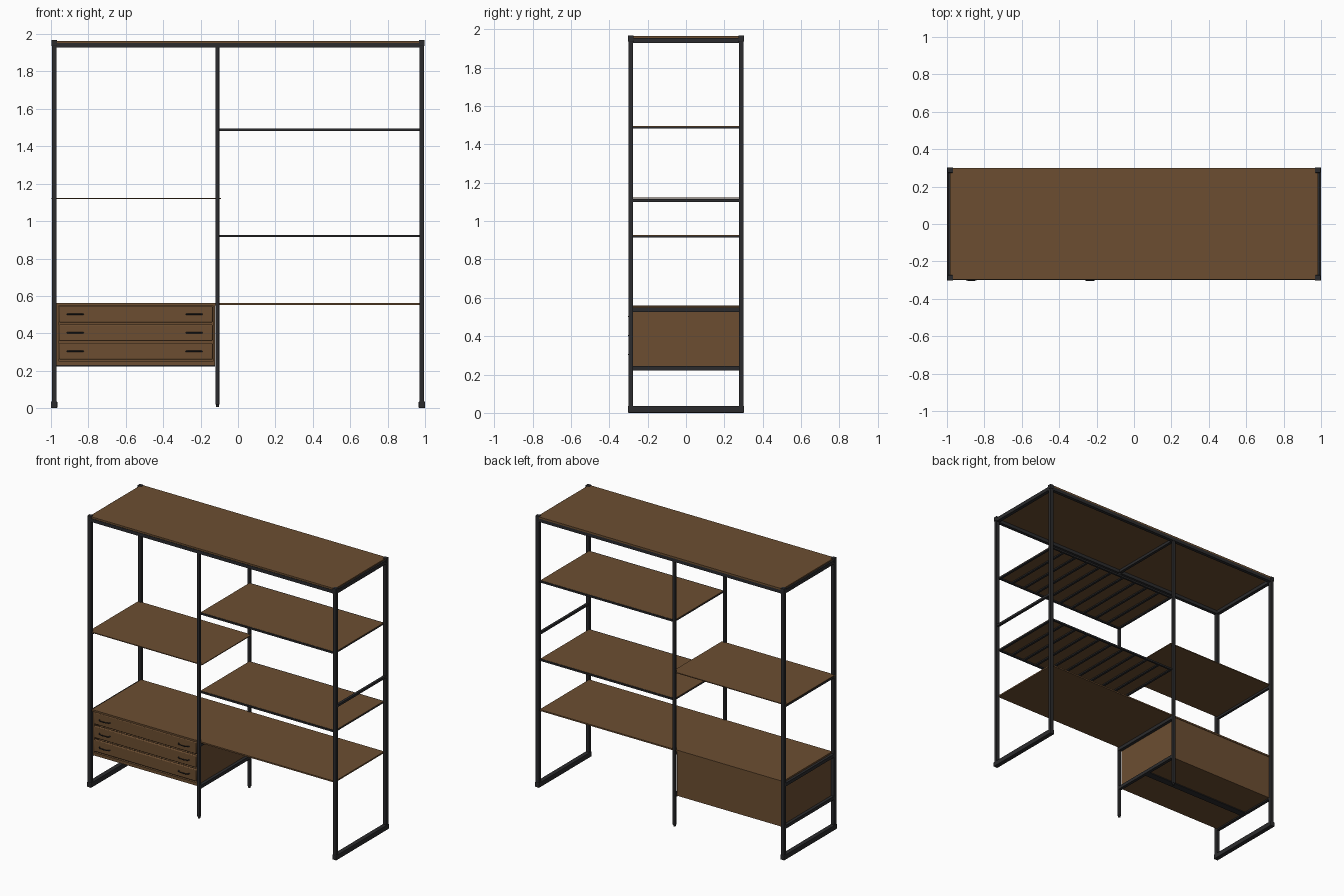
import bpy
from mathutils import Vector

if "Cube" in bpy.data.objects:
    bpy.data.objects.remove(bpy.data.objects["Cube"])


def material(name, colour, rough):
    m = bpy.data.materials.new(name)
    m.use_nodes = True
    m.diffuse_color = colour
    bsdf = m.node_tree.nodes["Principled BSDF"]
    bsdf.inputs["Base Color"].default_value = colour
    bsdf.inputs["Roughness"].default_value = rough
    return m


WOOD = material("walnut wood", (0.15, 0.076, 0.031, 1), 0.6)
METAL = material("dark metal", (0.024, 0.024, 0.026, 1), 0.5)


def box(name, x, y, z, mat, bevel=0.0):
    """Box from its (low, high) span on each axis."""
    lo, hi = Vector((x[0], y[0], z[0])), Vector((x[1], y[1], z[1]))
    bpy.ops.mesh.primitive_cube_add(size=1, location=(lo + hi) / 2)
    ob = bpy.context.object
    ob.name = name
    ob.data.name = name
    ob.scale = hi - lo
    bpy.ops.object.transform_apply(location=False, rotation=False, scale=True)
    ob.data.materials.append(mat)
    if bevel:
        mod = ob.modifiers.new("soft edges", "BEVEL")
        mod.width = bevel
        mod.segments = 2
    return ob


def around(centre, width):
    return (centre - width / 2, centre + width / 2)


DEPTH = 0.288          # post centre line, front and back
END = 0.983            # end frame centre line
MID = -0.11            # middle frame centre line
SPAN = (-DEPTH, DEPTH)

# End frames: two posts, floor runner, top rail and a middle rail
for side, s in (("left", 1), ("right", -1)):
    x = s * END
    for face, f in (("front", -1), ("back", 1)):
        box(f"{side}_{face}_post", around(x, 0.025), around(f * DEPTH, 0.024), (0.02, 1.955), METAL)
        box(f"{side}_{face}_post_cap", around(x, 0.03), around(f * DEPTH, 0.028), (1.935, 1.968), METAL, 0.003)
    box(f"{side}_floor_runner", around(x, 0.034), (-0.303, 0.303), (0, 0.036), METAL, 0.004)
    box(f"{side}_top_rail", around(x, 0.025), SPAN, (1.928, 1.955), METAL)
    box(f"{side}_middle_rail", around(x, 0.018), SPAN, (1.1, 1.116), METAL)

# Middle frame: two posts on glides, joined under the top
for face, f in (("front", -1), ("back", 1)):
    box(f"middle_{face}_post", around(MID, 0.021), around(f * DEPTH, 0.021), (0.018, 1.94), METAL, 0.003)
    bpy.ops.mesh.primitive_cylinder_add(vertices=16, radius=0.008, depth=0.014,
                                        location=(MID, f * DEPTH, 0.014))
    glide = bpy.context.object
    glide.name = f"middle_{face}_glide"
    glide.data.materials.append(METAL)
    box(f"{face}_top_rail", (-END, END), around(f * DEPTH, 0.024), (1.928, 1.952), METAL)
box("middle_top_rail", around(MID, 0.02), SPAN, (1.93, 1.95), METAL)

# Top board and plain shelves
box("top_board", (-0.984, 0.984), (-0.297, 0.3), (1.952, 1.964), WOOD)
box("upper_right_shelf", (-0.998, -0.09), (-0.284, 0.284), (1.117, 1.123), WOOD)
box("desk_shelf", (MID, 0.975), (-0.284, 0.284), (0.551, 0.561), WOOD)


# Slatted shelves: metal frame with slats under a thin wooden board
def slatted_shelf(name, top):
    x0, x1 = MID + 0.005, END - 0.01
    z = (top - 0.012, top - 0.003)
    box(f"{name}_board", (x0, x1), (-0.276, 0.276), (top - 0.003, top + 0.001), WOOD)
    for face, f in (("front", -1), ("back", 1)):
        box(f"{name}_{face}_bar", (x0, x1), around(f * 0.277, 0.014), (z[0], top), METAL)
    slats = 10
    for i in range(slats + 1):
        x = x0 + 0.008 + (x1 - x0 - 0.016) * i / slats
        box(f"{name}_slat_{i + 1}", around(x, 0.016), (-0.275, 0.275), z, METAL)


slatted_shelf("upper_slatted_shelf", 1.494)
slatted_shelf("lower_slatted_shelf", 0.926)

# Cabinet carcass
CX = (-0.97, -0.122)
BACK, FRONT = 0.28, -0.276
box("cabinet_top", (-0.975, MID), (-0.284, 0.284), (0.549, 0.561), WOOD)
box("cabinet_bottom", CX, (FRONT, BACK), (0.228, 0.25), WOOD)
box("cabinet_back", CX, (BACK - 0.012, BACK), (0.228, 0.55), WOOD)
for side, x in (("left", (CX[1] - 0.012, CX[1])), ("right", (CX[0], CX[0] + 0.012))):
    box(f"cabinet_{side}_panel", x, (FRONT, BACK), (0.228, 0.55), WOOD)
box("cabinet_under_bar", CX, around(0, 0.05), (0.222, 0.23), METAL)

# Rails carrying the cabinet
for side, x in (("left", MID), ("right", -END)):
    for level, z in (("lower", 0.232), ("upper", 0.538)):
        box(f"cabinet_{side}_{level}_rail", around(x, 0.022), SPAN, around(z, 0.024), METAL)


# Bow handle
def handle(name, x, z):
    curve = bpy.data.curves.new(name, "CURVE")
    curve.dimensions = "3D"
    curve.bevel_depth = 0.0035
    curve.bevel_resolution = 2
    curve.use_fill_caps = True
    line = curve.splines.new("POLY")
    path = [(-0.045, -0.276), (-0.036, -0.294), (-0.02, -0.3),
            (0.02, -0.3), (0.036, -0.294), (0.045, -0.276)]
    line.points.add(len(path) - 1)
    for p, (dx, y) in zip(line.points, path):
        p.co = (x + dx, y, z, 1)
    curve.materials.append(METAL)
    ob = bpy.data.objects.new(name, curve)
    bpy.context.collection.objects.link(ob)


# Drawers with softly rounded fronts
for i, z in enumerate((0.304, 0.403, 0.502)):
    front = box(f"drawer_front_{i + 1}", (-0.957, -0.135), (-0.282, -0.262), around(z, 0.088), WOOD, 0.006)
    bpy.ops.object.shade_smooth_by_angle()
    box(f"drawer_box_{i + 1}", (-0.945, -0.147), (-0.262, 0.255), around(z, 0.07), WOOD)
    for side, x in (("left", -0.235), ("right", -0.87)):
        handle(f"drawer_{i + 1}_{side}_handle", x, z)
